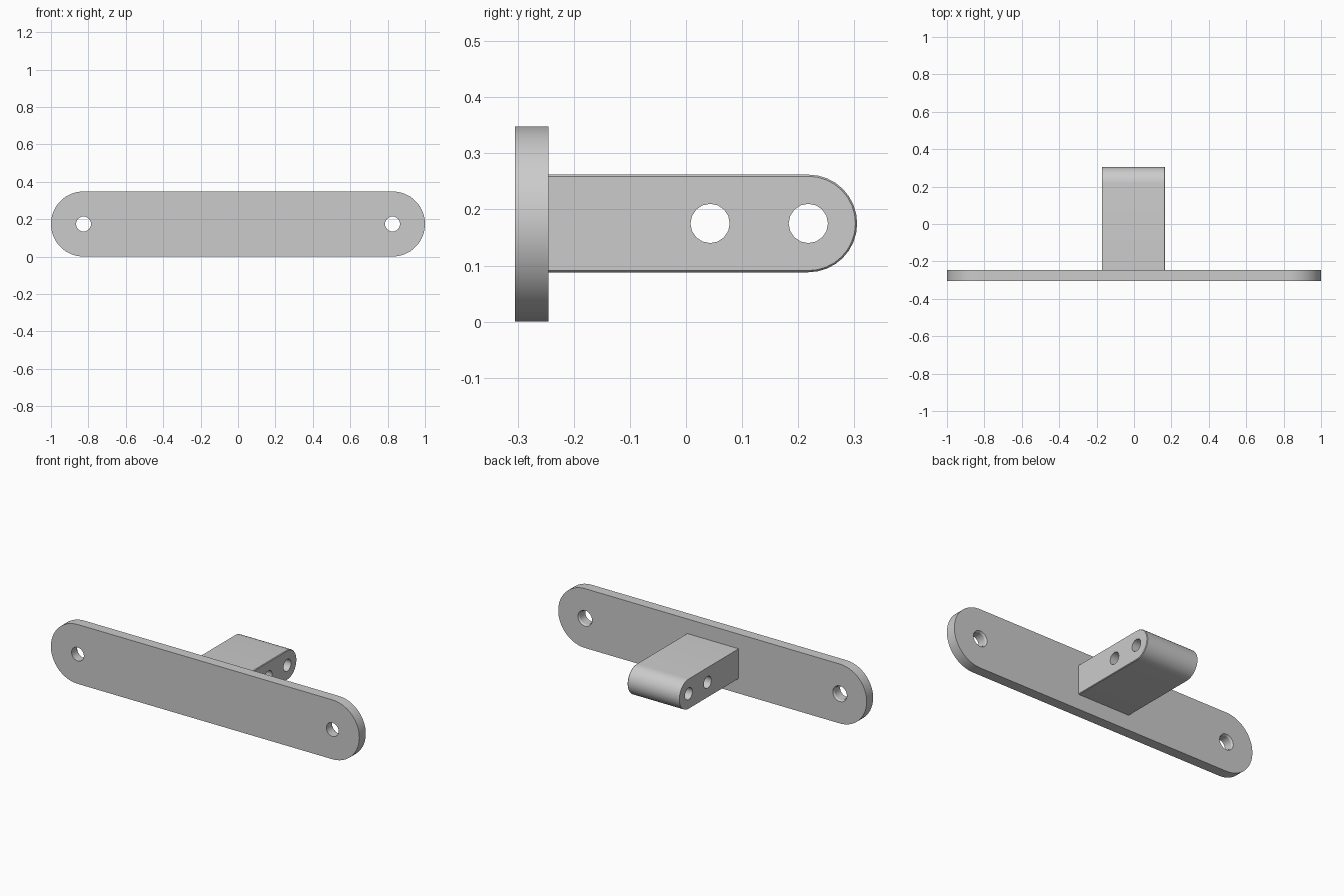
import bpy, bmesh
from math import pi, sin, cos, radians

cube = bpy.data.objects.get("Cube")
if cube:
    bpy.data.objects.remove(cube, do_unlink=True)

grey = bpy.data.materials.new("plain grey")
grey.use_nodes = True
grey.diffuse_color = (0.6, 0.6, 0.6, 1)
grey.node_tree.nodes["Principled BSDF"].inputs["Base Color"].default_value = (0.6, 0.6, 0.6, 1)

MID = 0.174            # height of the centre line
FRONT, BACK = -0.305, -0.245   # plate faces


def arc(u, v, r, start, end, n):
    """Points along an arc in a flat (u, v) plane."""
    return [(u + r * cos(start + (end - start) * i / n),
             v + r * sin(start + (end - start) * i / n)) for i in range(n + 1)]


def loft(name, rings):
    """Closed solid through a list of equal-length rings."""
    bm = bmesh.new()
    loops = [[bm.verts.new(p) for p in ring] for ring in rings]
    n = len(loops[0])
    for a, b in zip(loops, loops[1:]):
        for i in range(n):
            j = (i + 1) % n
            bm.faces.new((a[i], a[j], b[j], b[i]))
    bm.faces.new(loops[0])
    bm.faces.new(loops[-1])
    bmesh.ops.recalc_face_normals(bm, faces=bm.faces)
    mesh = bpy.data.meshes.new(name)
    bm.to_mesh(mesh)
    bm.free()
    obj = bpy.data.objects.new(name, mesh)
    bpy.context.collection.objects.link(obj)
    mesh.materials.append(grey)
    return obj


def finish(obj, cutters):
    """Drill the holes, then smooth the rounded sides."""
    bpy.ops.object.select_all(action='DESELECT')
    bpy.context.view_layer.objects.active = obj
    obj.select_set(True)
    for cutter in cutters:
        cutter.hide_render = True
        mod = obj.modifiers.new("hole", 'BOOLEAN')
        mod.operation = 'DIFFERENCE'
        mod.solver = 'EXACT'
        mod.object = cutter
        bpy.ops.object.modifier_apply(modifier=mod.name)
        bpy.data.objects.remove(cutter, do_unlink=True)
    bpy.ops.object.shade_smooth_by_angle(angle=radians(30))


# Mounting plate with round ends
R = MID
outline = (arc(1 - R, MID, R, -pi / 2, pi / 2, 32)
           + arc(R - 1, MID, R, pi / 2, 3 * pi / 2, 32))
plate = loft("mounting_plate", [[(x, y, z) for x, z in outline] for y in (FRONT, BACK)])

# Screw holes, slightly countersunk at the back
screw_holes = []
for side in (-1, 1):
    steps = [(FRONT - 0.1, 0.04), (BACK - 0.01, 0.04), (BACK, 0.046), (BACK + 0.1, 0.046)]
    rings = [[(x, y, z) for x, z in arc(side * 0.826, MID, r, 0, 2 * pi, 24)[:-1]]
             for y, r in steps]
    screw_holes.append(loft("screw_hole_cutter", rings))
finish(plate, screw_holes)


# Projecting block with a round nose and a fine bevel on its left end
def block_ring(x, inset):
    r = 0.087 - inset
    root = [(BACK, MID + 0.001 + r), (BACK, MID + 0.001 - r)]
    nose = arc(0.218, MID + 0.001, r, -pi / 2, pi / 2, 16)
    return [(x, y, z) for y, z in root + nose]


block = loft("projecting_block",
             [block_ring(-0.17, 0), block_ring(0.163, 0), block_ring(0.167, 0.003)])

# Cross holes through the block
cross_holes = [loft("cross_hole_cutter",
                    [[(x, y, z) for y, z in arc(c, MID + 0.001, 0.035, 0, 2 * pi, 16)[:-1]]
                     for x in (-0.3, 0.3)])
               for c in (0.043, 0.218)]
finish(block, cross_holes)
